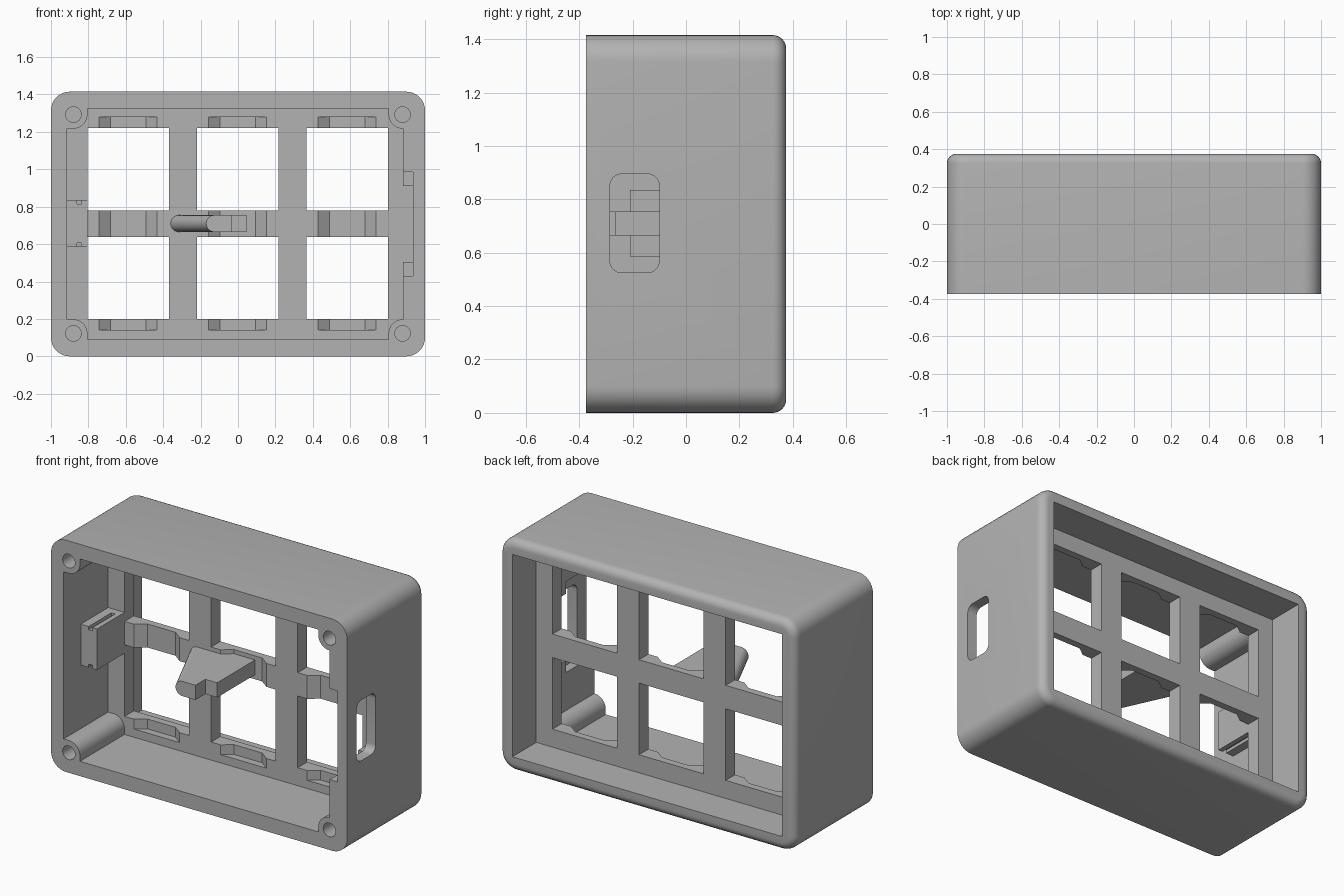
import bpy, bmesh, math
from mathutils import Vector

if "Cube" in bpy.data.objects:
    bpy.data.objects.remove(bpy.data.objects["Cube"])

grey = bpy.data.materials.new("plain_grey")
grey.use_nodes = True
grey.diffuse_color = (0.45, 0.45, 0.45, 1)
grey.node_tree.nodes["Principled BSDF"].inputs["Base Color"].default_value = (0.45, 0.45, 0.45, 1)

FRONT, BACK, TOP = -0.375, 0.375, 1.415
MID = TOP / 2
PLATE_FRONT, PLATE_BACK, CLIP_FLOOR = 0.055, 0.145, 0.1


def make(name, bm):
    bmesh.ops.recalc_face_normals(bm, faces=bm.faces)
    mesh = bpy.data.meshes.new(name)
    bm.to_mesh(mesh)
    bm.free()
    mesh.materials.append(grey)
    obj = bpy.data.objects.new(name, mesh)
    bpy.context.collection.objects.link(obj)
    return obj


def loft(name, start, end):
    """Solid between two matching closed loops."""
    bm = bmesh.new()
    a = [bm.verts.new(p) for p in start]
    b = [bm.verts.new(p) for p in end]
    bm.faces.new(a)
    bm.faces.new(b)
    for i in range(len(a)):
        j = (i + 1) % len(a)
        bm.faces.new((a[i], a[j], b[j], b[i]))
    return make(name, bm)


def prism_y(name, pts, y0, y1):
    return loft(name, [(x, y0, z) for x, z in pts], [(x, y1, z) for x, z in pts])


def box(name, x0, x1, y0, y1, z0, z1):
    return prism_y(name, [(x0, z0), (x1, z0), (x1, z1), (x0, z1)], y0, y1)


def arc(cx, cy, r, a0, a1, n=8):
    angles = [math.radians(a0 + (a1 - a0) * i / n) for i in range(n + 1)]
    return [(cx + r * math.cos(a), cy + r * math.sin(a)) for a in angles]


def rounded_rect(x0, x1, y0, y1, r):
    return (arc(x1 - r, y1 - r, r, 0, 90) + arc(x0 + r, y1 - r, r, 90, 180)
            + arc(x0 + r, y0 + r, r, 180, 270) + arc(x1 - r, y0 + r, r, 270, 360))


def cut(target, cutter):
    mod = target.modifiers.new("cut", 'BOOLEAN')
    mod.operation, mod.solver, mod.object = 'DIFFERENCE', 'EXACT', cutter
    bpy.context.view_layer.objects.active = target
    bpy.ops.object.modifier_apply(modifier=mod.name)
    bpy.data.objects.remove(cutter)


def smooth(obj):
    bpy.ops.object.select_all(action='DESELECT')
    obj.select_set(True)
    bpy.context.view_layer.objects.active = obj
    bpy.ops.object.shade_smooth_by_angle(angle=math.radians(30))


# Outer shell with a rounded back edge
case = prism_y("case", rounded_rect(-1, 1, 0, TOP, 0.1), FRONT, BACK)
bm = bmesh.new()
bm.from_mesh(case.data)
rim = [e for e in bm.edges if all(v.co.y > BACK - 0.001 for v in e.verts)]
bmesh.ops.bevel(bm, geom=rim, offset=0.05, segments=6, profile=0.5, affect='EDGES')
bm.to_mesh(case.data)
bm.free()

# Front cavity, leaving a screw boss in each corner
profile = []
for sx, sz in ((-1, -1), (1, -1), (1, 1), (-1, 1)):
    cx, cz = sx * 0.88, MID + sz * 0.585
    wall = -0.915 if sx < 0 else 0.882
    ring = [(cx - sx * 0.075 * math.sin(t), cz - sz * 0.075 * math.cos(t))
            for t in (math.pi / 16 * i for i in range(9))]
    corner = [(wall, ring[0][1])] + ring + [(ring[-1][0], MID + sz * 0.6175)]
    profile += corner if sx * sz > 0 else corner[::-1]
cut(case, prism_y("cavity_cutter", profile, -0.5, PLATE_FRONT))

# Back recess
cut(case, box("recess_cutter", -0.91, 0.91, PLATE_BACK, 0.5, 0.09, TOP - 0.09))

# Window grid and the clip reliefs in front of it
rows = ((0.2, 0.637), (0.78, 1.22))
reliefs = ((0.14, 0.21), (0.62, 0.79), (1.21, 1.28))
for cx in (-0.587, -0.002, 0.583):
    for z0, z1 in rows:
        cut(case, box("window_cutter", cx - 0.218, cx + 0.218, 0, 0.2, z0, z1))
    for z0, z1 in reliefs:
        slope = [(cx - 0.155, PLATE_FRONT), (cx - 0.095, CLIP_FLOOR),
                 (cx + 0.095, CLIP_FLOOR), (cx + 0.155, PLATE_FRONT),
                 (cx + 0.155, 0), (cx - 0.155, 0)]
        cut(case, loft("clip_cutter", [(x, y, z0) for x, y in slope],
                       [(x, y, z1) for x, y in slope]))

# Blind screw holes
for sx in (-1, 1):
    for sz in (-1, 1):
        hole = arc(sx * 0.88, MID + sz * 0.585, 0.042, 0, 345, 23)
        cut(case, prism_y("hole_cutter", hole, -0.5, -0.05))

# Stepped pocket and port opening in the left wall
cut(case, box("pocket_cutter", 0.8, 0.935, -0.5, PLATE_FRONT, 0.505, 0.91))
cut(case, box("ledge_cutter", 0.8, 0.935, -0.5, -0.1, 0.43, 0.985))
port = rounded_rect(-0.285, -0.1, 0.525, 0.895, 0.045)
cut(case, loft("port_cutter", [(0.85, y, z) for y, z in port], [(1.1, y, z) for y, z in port]))
smooth(case)

# Slotted block on the right wall
block = box("slotted_block", -0.93, -0.805, -0.21, 0.07, 0.585, 0.835)
for z0, z1 in ((0.5, 0.605), (0.815, 0.9)):
    cut(block, box("groove_cutter", -0.862, -0.836, -0.3, 0.01, z0, z1))

# Central bracket: slanted round-edged foot and a straight arm
nose = arc(-0.125, 0.71, 0.045, 90, 270, 12)
foot = loft("bracket_foot",
            [(x, -0.36, z) for x, z in nose + [(-0.035, 0.665), (-0.035, 0.755)]],
            [(x - 0.22, 0.12, z) for x, z in nose] + [(-0.035, 0.12, 0.665), (-0.035, 0.12, 0.755)])
smooth(foot)
box("bracket_arm", -0.04, 0.045, -0.265, 0.12, 0.665, 0.755)
